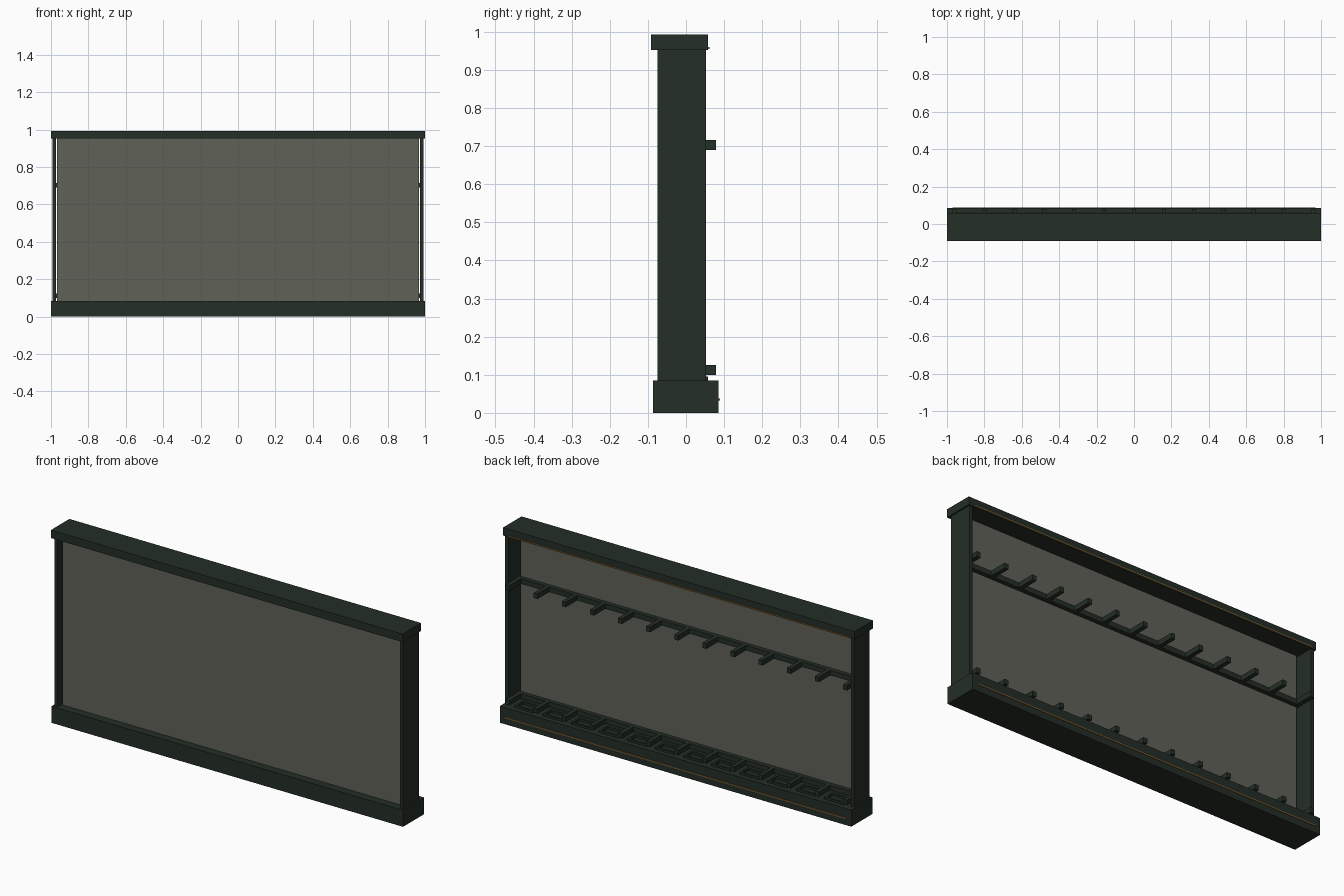
import bpy
import bmesh

if "Cube" in bpy.data.objects:
    bpy.data.objects.remove(bpy.data.objects["Cube"])


def material(name, rgb):
    m = bpy.data.materials.new(name)
    m.diffuse_color = (*rgb, 1)
    m.use_nodes = True
    m.node_tree.nodes["Principled BSDF"].inputs["Base Color"].default_value = m.diffuse_color
    return m


GREEN = material("dark_green_paint", (0.0176, 0.0273, 0.0194))
GREY = material("grey_olive_panel", (0.115, 0.120, 0.096))
BRASS = material("aged_brass", (0.26, 0.14, 0.04))


def boxes(name, mat, extents):
    """One object made of boxes, each given as (x0, x1, y0, y1, z0, z1)."""
    bm = bmesh.new()
    for x0, x1, y0, y1, z0, z1 in extents:
        verts = bmesh.ops.create_cube(bm, size=1)["verts"]
        for v in verts:
            v.co = ((x0 + x1) / 2 + v.co.x * (x1 - x0),
                    (y0 + y1) / 2 + v.co.y * (y1 - y0),
                    (z0 + z1) / 2 + v.co.z * (z1 - z0))
    mesh = bpy.data.meshes.new(name)
    bm.to_mesh(mesh)
    bm.free()
    mesh.materials.append(mat)
    ob = bpy.data.objects.new(name, mesh)
    bpy.context.collection.objects.link(ob)
    return ob


# Frame
boxes("base", GREEN, [(-1, 1, -0.087, 0.085, 0, 0.085)])
boxes("cap", GREEN, [(-1, 1, -0.092, 0.058, 0.952, 0.993)])
for side, x0, x1 in (("left", -0.992, -0.974), ("right", 0.974, 0.992)):
    boxes(side + "_post", GREEN, [(x0, x1, -0.075, 0.052, 0.085, 0.952)])

# Panel, with a narrow gap beside each post
boxes("panel", GREY, [(-0.967, 0.967, -0.045, -0.036, 0.085, 0.952)])

# Upper and lower rails with divider pegs
PITCH = 0.16
for name, z0, z1 in (("upper", 0.69, 0.716), ("lower", 0.10, 0.125)):
    boxes(name + "_rail", GREEN, [(-0.974, 0.974, -0.036, -0.014, z0, z1)])
    boxes(name + "_pegs", GREEN,
          [(i * PITCH - 0.011, i * PITCH + 0.011, -0.014, 0.079, z0, z1)
           for i in range(-6, 7)])

# Raised rectangular rests on the base, one between each pair of pegs
rims = []
for i in range(12):
    c = (i - 5.5) * PITCH
    w, t, y0, y1, z0, z1 = 0.055, 0.011, -0.005, 0.058, 0.085, 0.096
    rims += [(c - w, c + w, y0, y0 + t, z0, z1),
             (c - w, c + w, y1 - t, y1, z0, z1),
             (c - w, c - w + t, y0 + t, y1 - t, z0, z1),
             (c + w - t, c + w, y0 + t, y1 - t, z0, z1)]
boxes("base_rests", GREEN, rims)

# Brass trim lines along the open side
boxes("base_trim", BRASS, [(-0.97, 0.97, 0.085, 0.089, 0.033, 0.038)])
boxes("cap_trim", BRASS, [(-0.97, 0.97, 0.058, 0.062, 0.955, 0.960)])
